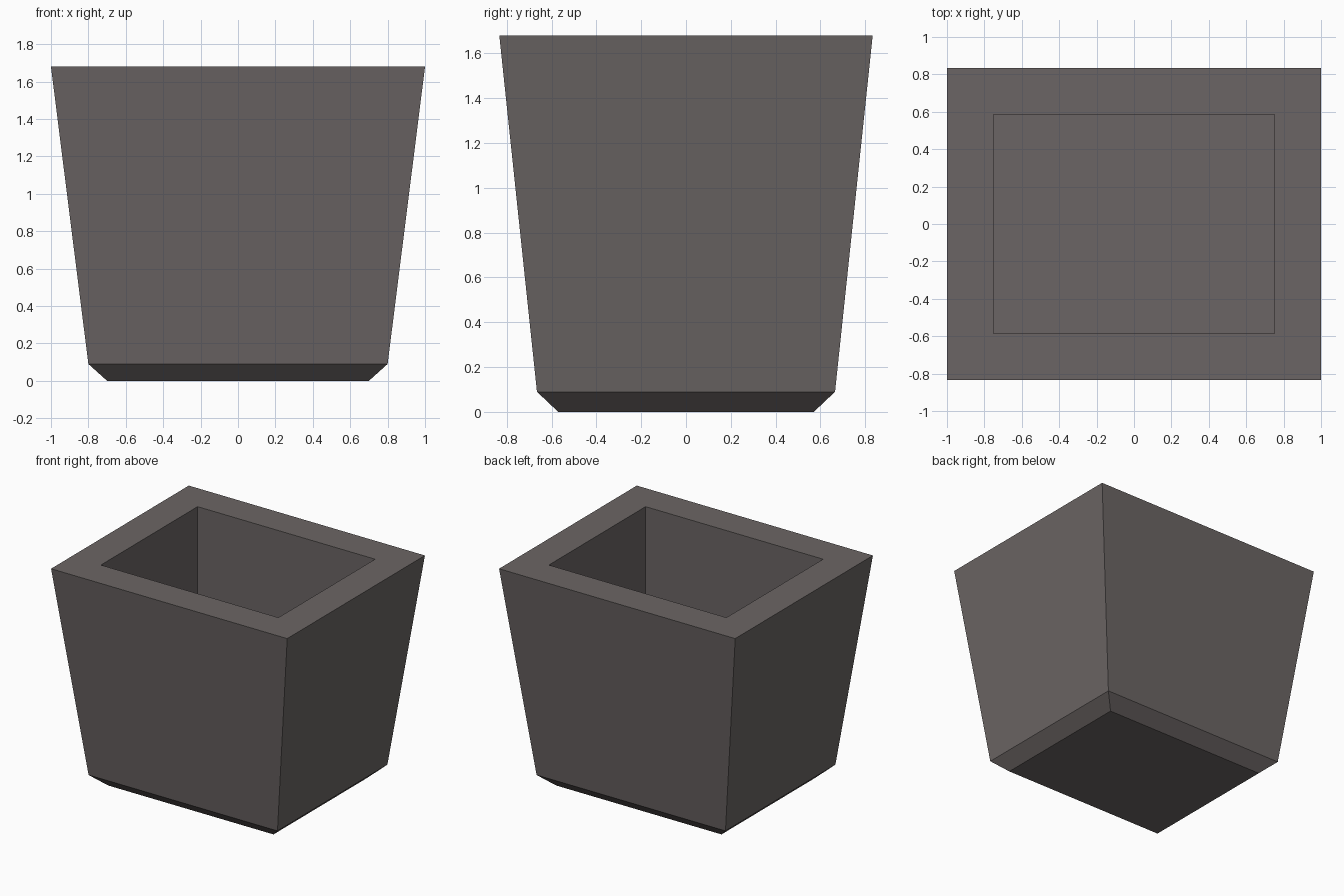
import bpy
import bmesh

cube = bpy.data.objects.get("Cube")
if cube:
    bpy.data.objects.remove(cube, do_unlink=True)

# Dark warm grey stone
stone = bpy.data.materials.new("dark_grey_stone")
stone.use_nodes = True
colour = (0.148, 0.131, 0.129, 1.0)
stone.diffuse_color = colour
stone.node_tree.nodes["Principled BSDF"].inputs["Base Color"].default_value = colour

# Rectangular sections (half width, half depth, height): base, chamfer, rim, cavity
sections = [
    (0.70, 0.57, 0.0),
    (0.80, 0.665, 0.09),
    (1.0, 0.833, 1.68),
    (0.752, 0.585, 1.68),
    (0.752, 0.585, 0.3),
]


def add_ring(bm, hx, hy, z):
    corners = ((-1, -1), (1, -1), (1, 1), (-1, 1))
    return [bm.verts.new((sx * hx, sy * hy, z)) for sx, sy in corners]


# Tapered planter body, skinned from the base up over the rim and into the cavity
bm = bmesh.new()
rings = [add_ring(bm, *section) for section in sections]
for low, high in zip(rings, rings[1:]):
    for i in range(4):
        j = (i + 1) % 4
        bm.faces.new((low[i], low[j], high[j], high[i]))
bm.faces.new(rings[0][::-1])  # underside
bm.faces.new(rings[-1])       # cavity floor
bmesh.ops.recalc_face_normals(bm, faces=bm.faces)

mesh = bpy.data.meshes.new("planter_box")
bm.to_mesh(mesh)
bm.free()
mesh.materials.append(stone)
planter = bpy.data.objects.new("planter_box", mesh)
bpy.context.collection.objects.link(planter)
